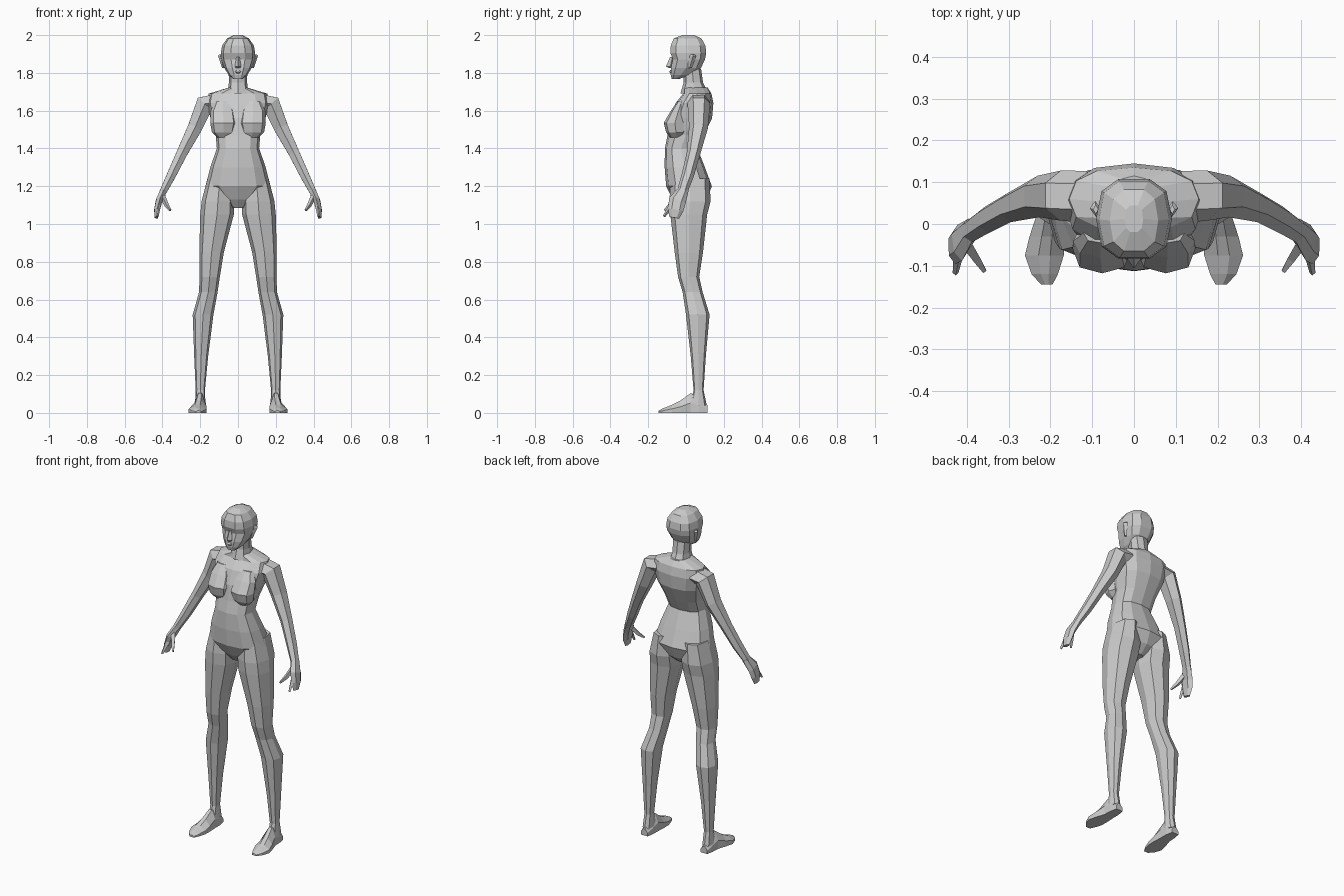
import bpy, bmesh
from math import cos, sin, tau
from mathutils import Vector


def loft(name, rings, mirror=False):
    """Skin a list of equal-length point rings, capped at both ends."""
    bm = bmesh.new()
    vs = [[bm.verts.new(p) for p in r] for r in rings]
    n = len(vs[0])
    for a, b in zip(vs, vs[1:]):
        for i in range(n):
            j = (i + 1) % n
            bm.faces.new((a[i], a[j], b[j], b[i]))
    bm.faces.new(vs[0][::-1])
    bm.faces.new(vs[-1])
    bmesh.ops.recalc_face_normals(bm, faces=bm.faces)
    me = bpy.data.meshes.new(name)
    bm.to_mesh(me)
    bm.free()
    ob = bpy.data.objects.new(name, me)
    bpy.context.collection.objects.link(ob)
    if mirror:
        ob.modifiers.new("Mirror", 'MIRROR')
    return ob


def unit_ring(n, p=0.8):
    def f(v):
        return 0 if abs(v) < 1e-6 else (abs(v) ** p) * (1 if v > 0 else -1)
    return [(f(cos(tau * i / n)), f(sin(tau * i / n))) for i in range(n)]


def stack(name, rows, n=8, p=0.8, mirror=False):
    """Rows are (z, x0, x1, y0, y1) horizontal sections."""
    rings = [[((a + b) / 2 + u * (b - a) / 2, (c + d) / 2 + v * (d - c) / 2, z)
              for u, v in unit_ring(n, p)] for z, a, b, c, d in rows]
    return loft(name, rings, mirror)


def centred(name, rows, n=8, p=0.8):
    return stack(name, [(z, -h, h, c, d) for z, h, c, d in rows], n, p)


def limb(name, rows, n=6):
    """Rows are (x, y, z, depth radius, thickness radius) along a path."""
    pts = [Vector(r[:3]) for r in rows]
    rings = []
    for i, r in enumerate(rows):
        t = (pts[min(i + 1, len(pts) - 1)] - pts[max(i - 1, 0)]).normalized()
        side = Vector((0, 1, 0))
        side = (side - t * side.dot(t)).normalized()
        up = t.cross(side)
        rings.append([pts[i] + side * u * r[3] + up * v * r[4] for u, v in unit_ring(n, 1)])
    return loft(name, rings, True)


# torso and pelvis
centred("torso", [
    (1.085, .03, -.035, .06), (1.13, .09, -.07, .11), (1.20, .172, -.105, .137),
    (1.30, .147, -.113, .10), (1.40, .112, -.112, .06), (1.47, .118, -.098, .095),
    (1.56, .145, -.085, .138), (1.64, .165, -.055, .145), (1.69, .155, -.015, .135),
    (1.722, .05, -.015, .115)], 12)

# bust
stack("bust", [
    (1.458, .035, .11, -.085, -.02), (1.485, .018, .138, -.105, 0), (1.535, .006, .147, -.118, 0),
    (1.60, .015, .145, -.08, 0), (1.65, .04, .12, -.045, 0)], 8, .8, True)

# neck
centred("neck", [(1.69, .056, -.03, .12), (1.75, .048, -.012, .09), (1.82, .05, -.015, .08)])

# head
centred("head", [
    (1.768, .026, -.076, -.035), (1.79, .05, -.083, .03), (1.825, .072, -.083, .082),
    (1.872, .088, -.073, .104), (1.905, .091, -.086, .111), (1.945, .084, -.084, .106),
    (1.982, .058, -.068, .085), (2.0, .022, -.02, .045)], 10, .75)

# nose and lips
centred("nose", [(1.825, .014, -.09, -.06), (1.835, .017, -.106, -.06), (1.885, .008, -.084, -.06)], 4, 1)
centred("lips", [(1.797, .012, -.083, -.05), (1.806, .02, -.091, -.05), (1.816, .012, -.084, -.05)], 6)

# ears
stack("ear", [(1.825, .07, .084, .01, .03), (1.86, .075, .096, .012, .045),
              (1.89, .08, .106, .02, .055), (1.898, .085, .098, .025, .045)], 4, 1, True)

# arms
limb("arm", [
    (.115, .065, 1.645, .062, .05), (.175, .068, 1.637, .06, .056), (.228, .066, 1.51, .05, .044),
    (.297, .04, 1.375, .036, .033), (.352, .01, 1.26, .033, .028), (.397, -.02, 1.17, .028, .021)])

# hands: palm with fingers, thumb and index finger
limb("palm", [
    (.390, -.012, 1.185, .028, .021), (.417, -.045, 1.125, .046, .02),
    (.429, -.055, 1.075, .042, .017), (.432, -.062, 1.033, .026, .01)])
limb("thumb", [(.400, -.05, 1.145, .016, .016), (.378, -.082, 1.10, .013, .012),
               (.358, -.112, 1.072, .007, .006)], 4)
limb("index_finger", [(.420, -.075, 1.10, .014, .012), (.427, -.117, 1.04, .007, .007)], 4)

# legs
stack("leg", [
    (1.24, .03, .162, -.08, .125), (1.12, .02, .193, -.088, .13), (1.05, .022, .2, -.083, .112),
    (.85, .075, .205, -.06, .09), (.72, .096, .204, -.042, .07), (.64, .108, .206, -.018, .088),
    (.52, .13, .24, 0, .125), (.30, .158, .232, .025, .105), (.12, .175, .224, .04, .093),
    (.04, .172, .228, .02, .11)], 8, .8, True)

# feet: sections running from heel to toe
foot = [(.114, .178, .222, .04), (.07, .17, .23, .075), (.025, .17, .232, .105),
        (-.03, .167, .25, .065), (-.075, .168, .261, .042), (-.12, .182, .245, .025),
        (-.145, .195, .222, .012)]
loft("foot", [[(a, y, 0), (b, y, 0), (b, y, z * .5), (b * .65 + a * .35, y, z),
               (a * .65 + b * .35, y, z), (a, y, z * .5)] for y, a, b, z in foot], True)
